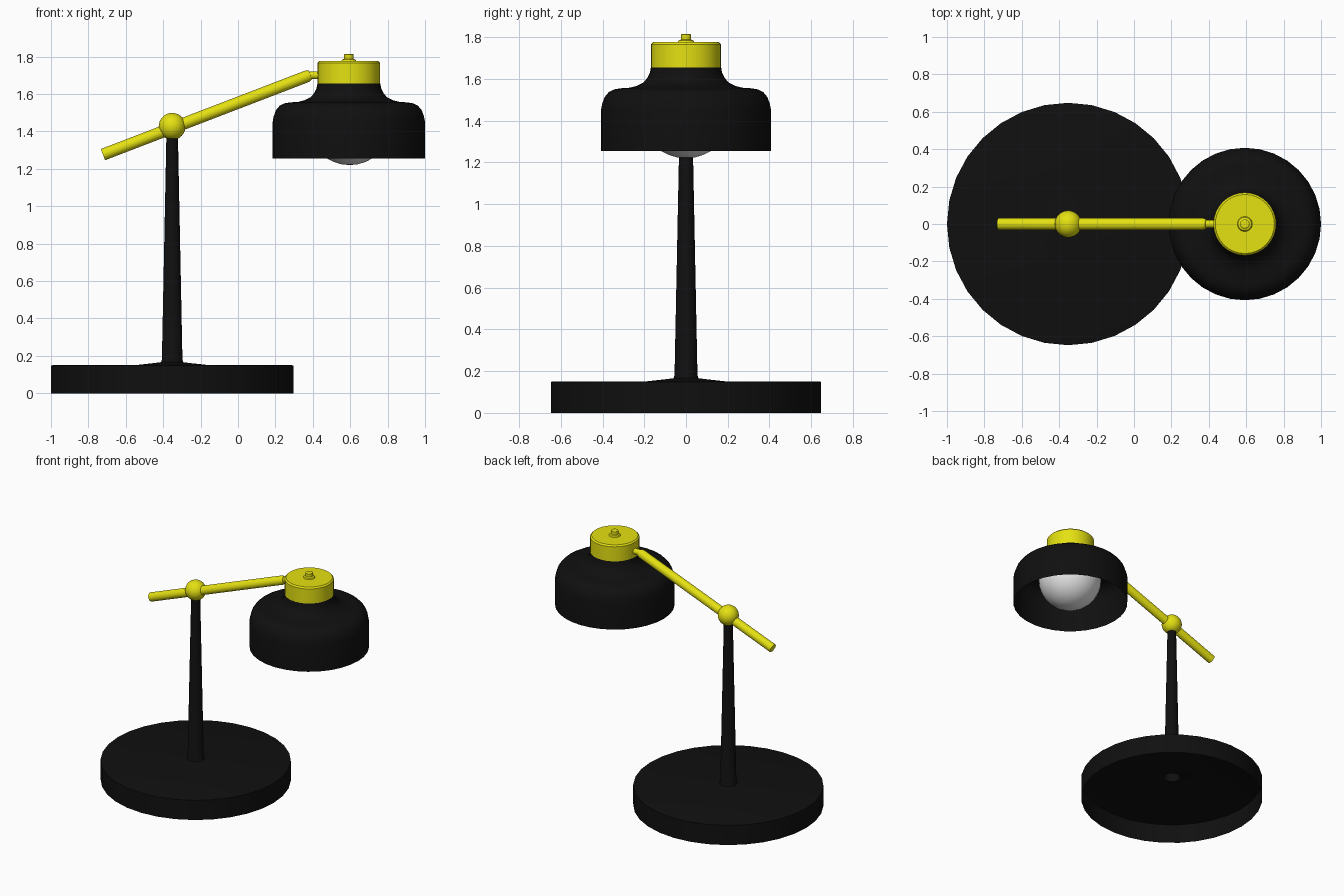
import bpy, bmesh, math
from mathutils import Vector

if "Cube" in bpy.data.objects:
    bpy.data.objects.remove(bpy.data.objects["Cube"])


def mat(name, rgb):
    m = bpy.data.materials.new(name)
    m.diffuse_color = (*rgb, 1)
    m.use_nodes = True
    m.node_tree.nodes["Principled BSDF"].inputs["Base Color"].default_value = m.diffuse_color
    return m


BLACK = mat("black", (0.005, 0.005, 0.005))
YELLOW = mat("yellow", (0.78, 0.75, 0.006))
WHITE = mat("bulb_white", (0.8, 0.8, 0.8))


def finish(bm, name, material, loc, axis=None, angle=30):
    me = bpy.data.meshes.new(name)
    bm.to_mesh(me)
    bm.free()
    ob = bpy.data.objects.new(name, me)
    bpy.context.collection.objects.link(ob)
    me.materials.append(material)
    ob.location = loc
    if axis is not None:
        ob.rotation_mode = 'QUATERNION'
        ob.rotation_quaternion = axis.to_track_quat('Z', 'Y')
    bpy.ops.object.select_all(action='DESELECT')
    ob.select_set(True)
    bpy.context.view_layer.objects.active = ob
    bpy.ops.object.shade_smooth_by_angle(angle=math.radians(angle))
    return ob


def lathe(name, profile, material, loc, axis=None, n=32):
    """Revolve (radius, height) points, listed from bottom to top, around z."""
    bm = bmesh.new()
    rings = []
    for r, z in profile:
        if r == 0:
            rings.append([bm.verts.new((0, 0, z))] * n)
        else:
            rings.append([bm.verts.new((r * math.cos(2 * math.pi * i / n),
                                        r * math.sin(2 * math.pi * i / n), z)) for i in range(n)])
    for a, b in zip(rings, rings[1:]):
        for i in range(n):
            j = (i + 1) % n
            bm.faces.new(list(dict.fromkeys((a[i], a[j], b[j], b[i]))))
    return finish(bm, name, material, loc, axis)


def ball(name, r, material, loc):
    bm = bmesh.new()
    bmesh.ops.create_uvsphere(bm, u_segments=32, v_segments=16, radius=r)
    return finish(bm, name, material, loc)


BX, SX = -0.352, 0.5925   # base axis and shade axis

# Hollow base flowing into the tapered pole
lathe("base_and_pole", [(0.648, 0), (0.648, 0.148), (0.64, 0.15), (0.2, 0.15), (0.1, 0.161),
                        (0.06, 0.166), (0.055, 0.18), (0.031, 1.37), (0, 1.375)],
      BLACK, (BX, 0, 0))

# Pivot ball and slanted arm
ball("pivot_ball", 0.072, YELLOW, (BX, 0, 1.427))
low, high = Vector((-0.722, 0, 1.276)), Vector((0.388, 0, 1.702))
length = (high - low).length
lathe("arm", [(0, 0), (0.032, 0), (0.032, length - 0.02), (0.024, length), (0, length + 0.003)],
      YELLOW, low, high - low)

# Short link from the arm into the cap
lathe("arm_link", [(0, 0), (0.021, 0), (0.021, 0.08), (0, 0.08)],
      YELLOW, (0.37, 0, 1.7), Vector((1, 0, 0)), 24)

# Open bell shade
lathe("shade", [(0.4075, 1.255), (0.4075, 1.45), (0.402, 1.48), (0.39, 1.513), (0.37, 1.537),
                (0.345, 1.55), (0.315, 1.555), (0.27, 1.558), (0.235, 1.567), (0.205, 1.582),
                (0.185, 1.605), (0.173, 1.63), (0.168, 1.656)],
      BLACK, (SX, 0, 0))

# Cap with bevelled rim and finial
lathe("shade_cap", [(0, 1.653), (0.168, 1.653), (0.168, 1.766), (0.158, 1.776), (0.04, 1.776),
                    (0.036, 1.784), (0.025, 1.788), (0.025, 1.812), (0.02, 1.815), (0, 1.815)],
      YELLOW, (SX, 0, 0))

# Globe bulb
ball("bulb", 0.224, WHITE, (0.597, 0, 1.444))
